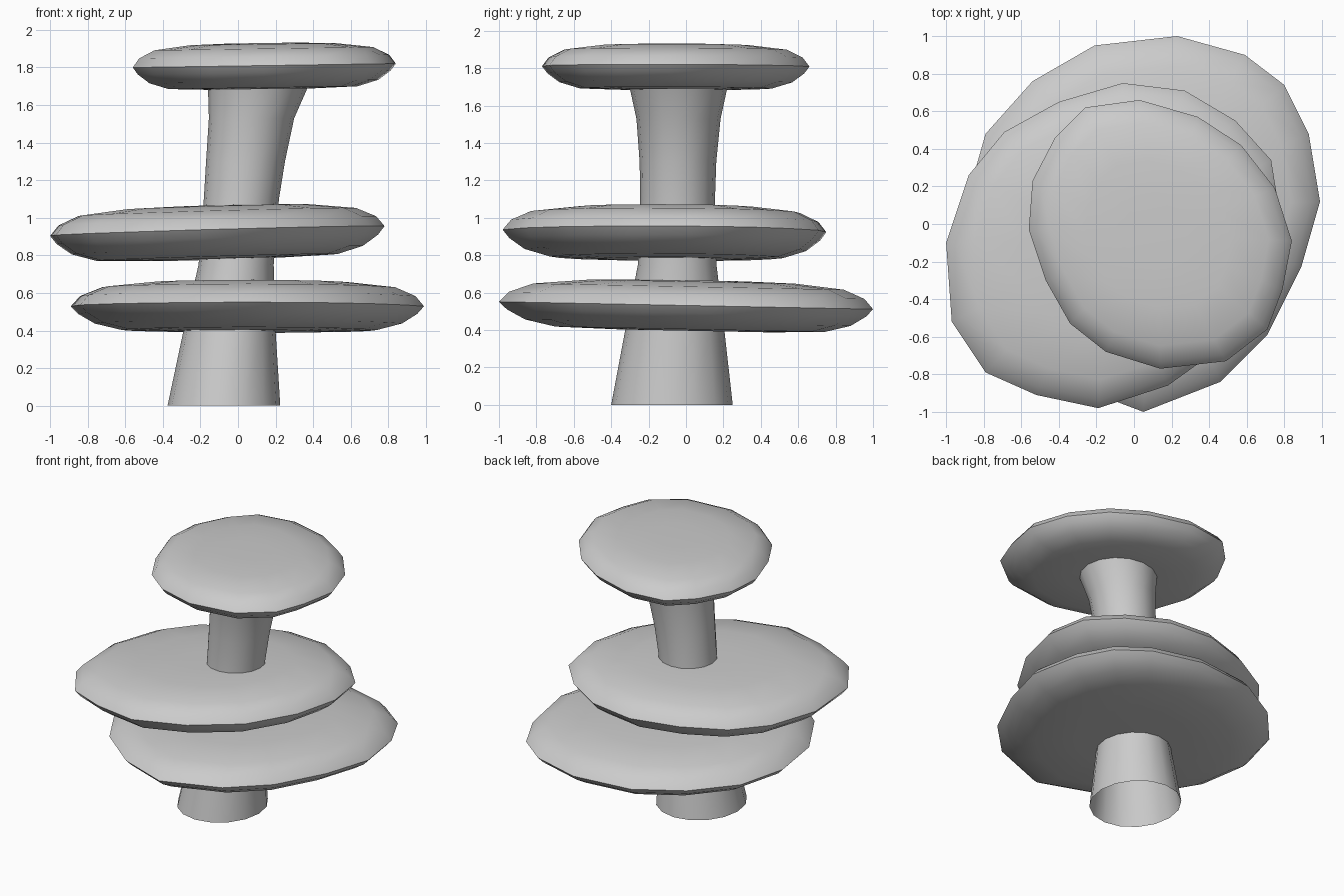
import bpy
import bmesh
import math
from mathutils import Vector

default_cube = bpy.data.objects.get("Cube")
if default_cube:
    bpy.data.objects.remove(default_cube, do_unlink=True)

SIDES = 16


def make_material(name, colour):
    material = bpy.data.materials.new(name)
    material.use_nodes = True
    material.diffuse_color = colour
    material.node_tree.nodes["Principled BSDF"].inputs["Base Color"].default_value = colour
    return material


stone = make_material("plain grey", (0.6, 0.6, 0.6, 1))


def loft(name, rings, close_ends):
    """Skin a list of equal rings of points, optionally closing both ends."""
    mesh_builder = bmesh.new()
    loops = [[mesh_builder.verts.new(point) for point in ring] for ring in rings]
    for lower, upper in zip(loops, loops[1:]):
        for i in range(len(lower)):
            j = (i + 1) % len(lower)
            mesh_builder.faces.new((lower[i], lower[j], upper[j], upper[i]))
    if close_ends:
        mesh_builder.faces.new(reversed(loops[0]))
        mesh_builder.faces.new(loops[-1])
        bmesh.ops.recalc_face_normals(mesh_builder, faces=mesh_builder.faces)
    mesh = bpy.data.meshes.new(name)
    mesh_builder.to_mesh(mesh)
    mesh_builder.free()
    mesh.materials.append(stone)
    part = bpy.data.objects.new(name, mesh)
    bpy.context.collection.objects.link(part)
    # Smooth shading all over
    bpy.ops.object.select_all(action="DESELECT")
    part.select_set(True)
    bpy.context.view_layer.objects.active = part
    bpy.ops.object.shade_smooth_by_angle(angle=math.radians(60))
    return part


# Rounded edge of a slab: (share of the outline, share of the height)
EDGE = [(0.4, -1), (0.72, -0.94), (0.87, -0.68), (0.96, -0.3), (1, 0),
        (0.95, 0.4), (0.83, 0.75), (0.55, 0.95), (0.25, 1)]


def slab(name, outline, rim, above, below, slope):
    """Build a round-edged, slightly tilted slab from its outline seen from above."""
    points = [Vector(p) for p in outline]
    centre = sum(points, Vector((0, 0))) / len(points)
    rings = []
    for share, height in EDGE:
        ring = []
        for point in points:
            spot = centre.lerp(point, share)
            tilt = (spot - centre).dot(Vector(slope))
            lift = height * (above if height > 0 else below)
            ring.append((spot.x, spot.y, rim + tilt + lift))
        rings.append(ring)
    return loft(name, rings, close_ends=True)


# Three uneven slabs, outlines counter-clockwise
slab("lower_slab",
     [(.99, .12), (.93, .48), (.8, .74), (.59, .9), (.23, 1), (-.21, .95),
      (-.54, .76), (-.79, .48), (-.89, .13), (-.84, -.25), (-.64, -.6),
      (-.32, -.86), (.05, -1), (.46, -.84), (.71, -.59), (.89, -.23)],
     rim=.53, above=.135, below=.135, slope=(0, -.02))

slab("middle_slab",
     [(.78, .03), (.73, .34), (.54, .55), (.27, .71), (-.06, .75), (-.4, .65),
      (-.69, .49), (-.88, .26), (-1, -.1), (-.97, -.52), (-.79, -.79),
      (-.52, -.91), (-.19, -.98), (.18, -.86), (.5, -.63), (.7, -.3)],
     rim=.93, above=.135, below=.15, slope=(.03, -.01))

slab("upper_slab",
     [(.84, -.09), (.75, .19), (.57, .42), (.34, .57), (.03, .66), (-.26, .62),
      (-.42, .46), (-.54, .23), (-.56, -.03), (-.47, -.3), (-.34, -.53),
      (-.15, -.68), (.14, -.77), (.49, -.73), (.71, -.56), (.79, -.35)],
     rim=.81 + 1, above=.12, below=.125, slope=(.015, 0))

# Bent, flared stem, open at the foot: height, centre x, centre y, radius x, radius y
STEM = [(0, -.075, -.075, .3, .325), (.4, -.045, -.06, .245, .265),
        (.75, -.01, -.047, .2, .21), (1.1, .018, -.045, .2, .2),
        (1.3, .04, -.043, .21, .205), (1.53, .072, -.04, .227, .225),
        (1.7, .107, -.04, .267, .262), (1.75, .115, -.04, .28, .275)]
stem_rings = []
for height, x, y, radius_x, radius_y in STEM:
    angles = [math.tau * i / SIDES for i in range(SIDES)]
    stem_rings.append([(x + radius_x * math.cos(a), y + radius_y * math.sin(a), height)
                       for a in angles])
loft("stem", stem_rings, close_ends=False)
